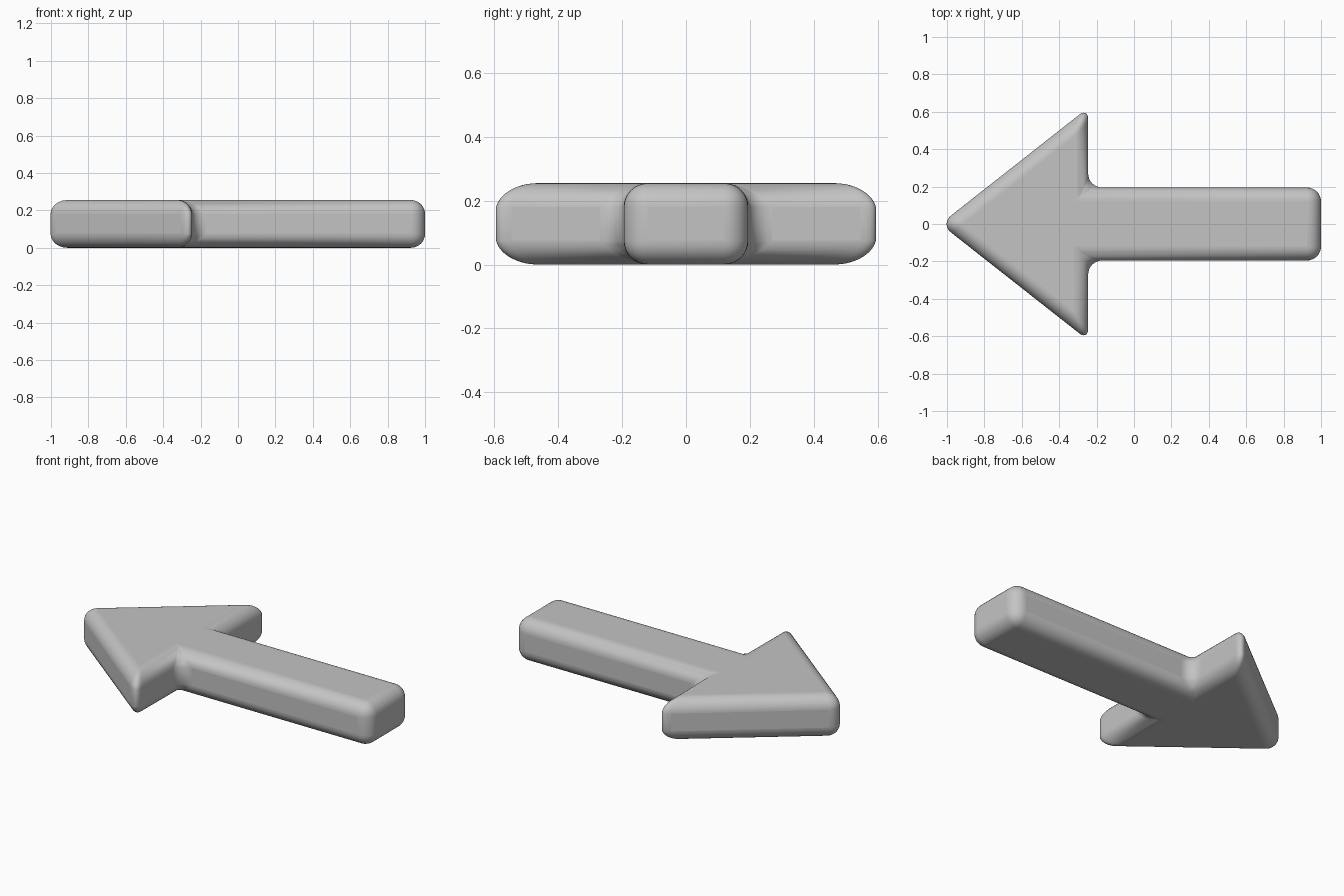
import bpy
import bmesh

cube = bpy.data.objects.get("Cube")
if cube:
    bpy.data.objects.remove(cube, do_unlink=True)

HEIGHT = 0.255
ROUNDING = 0.075

# Plain grey material
grey = bpy.data.materials.new("light grey")
grey.use_nodes = True
colour = (0.55, 0.55, 0.55, 1.0)
grey.diffuse_color = colour
grey.node_tree.nodes["Principled BSDF"].inputs["Base Color"].default_value = colour

# Half outline from tip to shaft end, mirrored across the long axis
half = [(-0.245, 0.622), (-0.245, 0.195), (1.0, 0.195)]
outline = [(-1.036, 0.0)] + [(x, -y) for x, y in half] + half[::-1]

# Extrude the outline into a slab
bm = bmesh.new()
base = bm.faces.new([bm.verts.new((x, y, 0)) for x, y in outline])
top = bmesh.ops.extrude_face_region(bm, geom=[base])
top_verts = [v for v in top["geom"] if isinstance(v, bmesh.types.BMVert)]
bmesh.ops.translate(bm, verts=top_verts, vec=(0, 0, HEIGHT))
bmesh.ops.recalc_face_normals(bm, faces=bm.faces)

mesh = bpy.data.meshes.new("arrow")
bm.to_mesh(mesh)
bm.free()
mesh.materials.append(grey)
arrow = bpy.data.objects.new("arrow", mesh)
bpy.context.collection.objects.link(arrow)

# Round every edge
bevel = arrow.modifiers.new("rounded edges", "BEVEL")
bevel.width = ROUNDING
bevel.segments = 8
bevel.limit_method = "NONE"

# Smooth shading
bpy.ops.object.select_all(action="DESELECT")
arrow.select_set(True)
bpy.context.view_layer.objects.active = arrow
bpy.ops.object.shade_smooth_by_angle()
